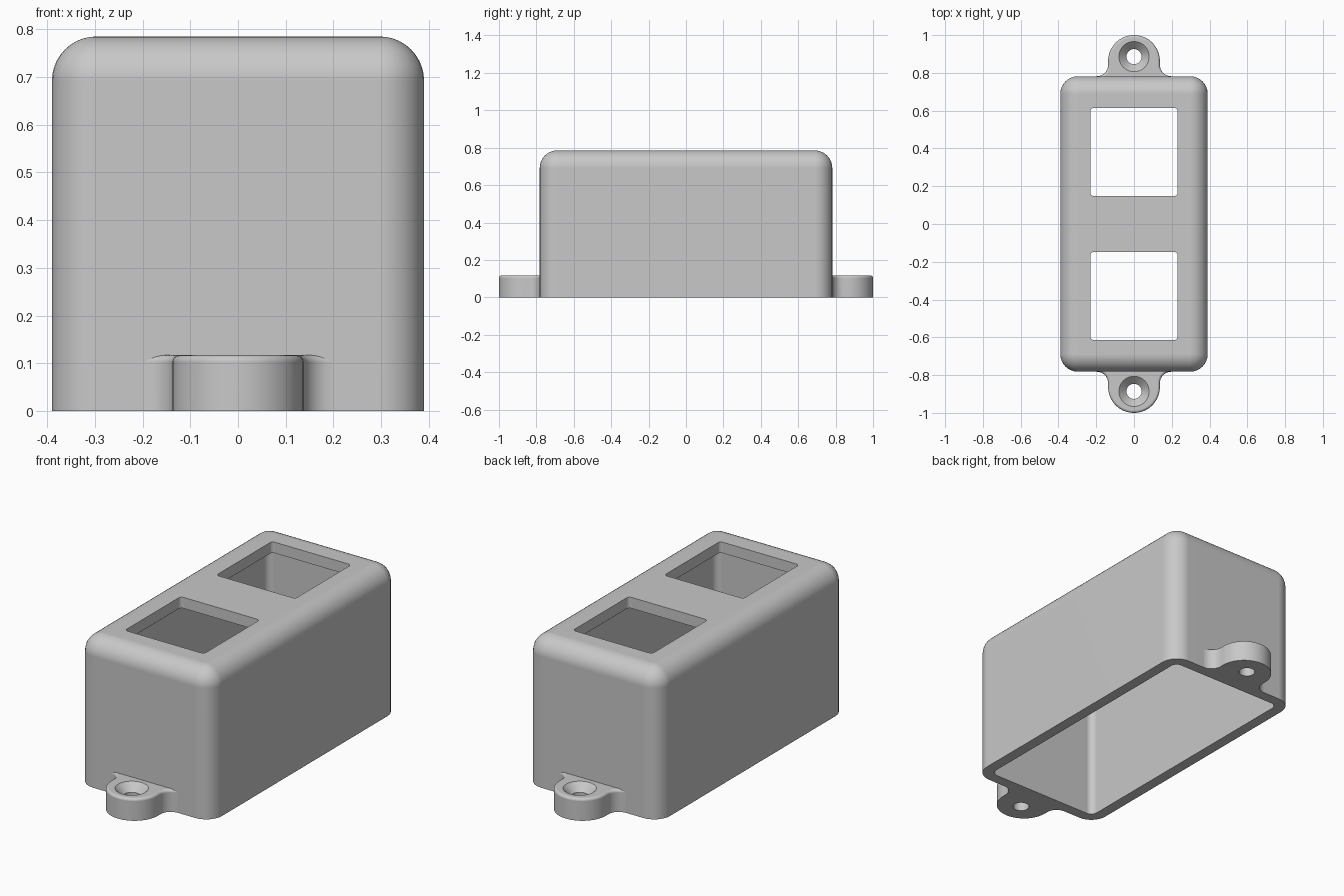
import bpy, bmesh, math
from math import sin, cos, pi

if "Cube" in bpy.data.objects:
    bpy.data.objects.remove(bpy.data.objects["Cube"])

HX, HY, H = 0.39, 0.782, 0.785      # housing half sizes and height
R, T = 0.093, 0.058                 # outer rounding, wall thickness

grey = bpy.data.materials.new("grey plastic")
grey.diffuse_color = (0.58, 0.58, 0.58, 1)
grey.use_nodes = True
grey.node_tree.nodes["Principled BSDF"].inputs["Base Color"].default_value = grey.diffuse_color


def rounded_rect(hx, hy, r, n=8):
    """Outline of a rounded rectangle, counter-clockwise."""
    pts = []
    for k, (sx, sy) in enumerate([(1, 1), (-1, 1), (-1, -1), (1, -1)]):
        for i in range(n + 1):
            a = (k + i / n) * pi / 2
            pts.append((sx * (hx - r) + r * cos(a), sy * (hy - r) + r * sin(a)))
    return pts


def stack(name, rings, closed=False):
    """Skin a list of (outline, z) rings; cap both ends or join last to first."""
    bm = bmesh.new()
    loops = [[bm.verts.new((x, y, z)) for x, y in pts] for pts, z in rings]
    pairs = list(zip(loops, loops[1:]))
    if closed:
        pairs.append((loops[-1], loops[0]))
    else:
        bm.faces.new(loops[0][::-1])
        bm.faces.new(loops[-1])
    for a, b in pairs:
        for i in range(len(a)):
            j = (i + 1) % len(a)
            bm.faces.new((a[i], a[j], b[j], b[i]))
    bmesh.ops.remove_doubles(bm, verts=bm.verts, dist=1e-5)
    bmesh.ops.recalc_face_normals(bm, faces=bm.faces)
    me = bpy.data.meshes.new(name)
    bm.to_mesh(me)
    bm.free()
    ob = bpy.data.objects.new(name, me)
    bpy.context.collection.objects.link(ob)
    me.materials.append(grey)
    return ob


def select(ob):
    bpy.ops.object.select_all(action='DESELECT')
    ob.select_set(True)
    bpy.context.view_layer.objects.active = ob


def cut(ob, cutter):
    select(ob)
    m = ob.modifiers.new("cut", 'BOOLEAN')
    m.operation, m.solver, m.object = 'DIFFERENCE', 'EXACT', cutter
    bpy.ops.object.modifier_apply(modifier=m.name)
    bpy.data.objects.remove(cutter)


def finish(ob):
    select(ob)
    bpy.ops.object.shade_smooth_by_angle(angle=math.radians(30))
    m = ob.modifiers.new("even shading", 'WEIGHTED_NORMAL')
    m.keep_sharp = True


# Hollow housing: rounded outer shell, open at the bottom
rings = [(rounded_rect(HX, HY, R), 0)]
for i in range(11):
    a = i / 10 * pi / 2
    d = R * (1 - cos(a))
    rings.append((rounded_rect(HX - d, HY - d, R - d), H - R + R * sin(a)))
housing = stack("housing", rings)
inner = rounded_rect(HX - T, HY - T, R - T)
cut(housing, stack("cavity", [(inner, -0.1), (inner, H - T)]))

# Two square windows through the top
for s in (-1, 1):
    win = [(x, y + s * 0.381) for x, y in rounded_rect(0.231, 0.233, 0.018, 5)]
    cut(housing, stack("window", [(win, H - 0.2), (win, H + 0.1)]))
finish(housing)

# Screw ears at both ends
EAR_R, EAR_H, FIL, EDGE = 0.137, 0.117, 0.06, 0.014


def ear_outline(d, s):
    """Ear outline shrunk by d, with flared fillets against the wall."""
    r, f = EAR_R - d, FIL + d
    end = math.asin(FIL / f)
    half = []
    for i in range(9):                       # fillet from the wall to the side
        a = pi + end * (1 - i / 8)
        half.append((EAR_R + FIL + f * cos(a), HY + FIL + f * sin(a)))
    cy = 1 - EAR_R
    for i in range(17):                      # quarter of the round end
        a = i / 16 * pi / 2
        half.append((r * cos(a), cy + r * sin(a)))
    pts = half + [(-x, y) for x, y in half[-2::-1]]
    return [(s * x, s * y) for x, y in pts]


def circle(r, y, n=40):
    return [(r * cos(2 * pi * i / n), y + r * sin(2 * pi * i / n)) for i in range(n)]


for name, s in (("front_screw_ear", -1), ("back_screw_ear", 1)):
    rings = [(ear_outline(0, s), 0)]
    for i in range(7):
        a = i / 6 * pi / 2
        rings.append((ear_outline(EDGE * (1 - cos(a)), s),
                      EAR_H - EDGE + EDGE * sin(a)))
    ear = stack(name, rings)
    y = s * 0.886                            # countersunk screw hole
    cut(ear, stack("screw_hole", [(circle(0.04, y), -0.1),
                                  (circle(0.04, y), EAR_H - 0.04),
                                  (circle(0.08, y), EAR_H),
                                  (circle(0.09, y), EAR_H + 0.01)]))
    finish(ear)
